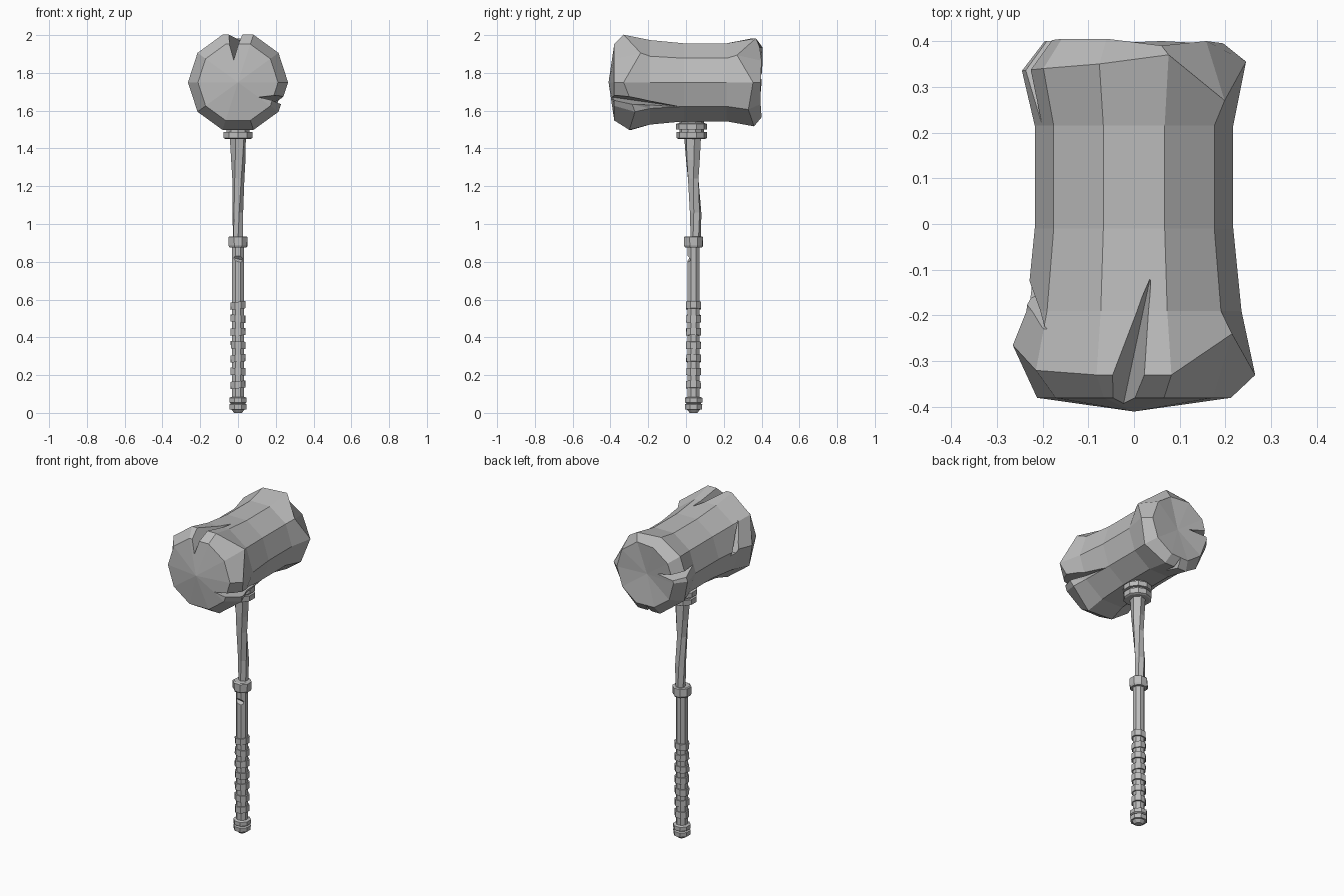
import bpy, bmesh, random
from math import sin, cos, pi, radians
from mathutils import Vector, Matrix

random.seed(4)
if "Cube" in bpy.data.objects:
    bpy.data.objects.remove(bpy.data.objects["Cube"])

GREY = (0.5, 0.5, 0.5, 1)
stone = bpy.data.materials.new("plain grey")
stone.use_nodes = True
stone.diffuse_color = GREY
stone.node_tree.nodes["Principled BSDF"].inputs["Base Color"].default_value = GREY
HANDLE_Y = 0.04
HEAD_Z = 1.75


def make_object(name, bm):
    bmesh.ops.recalc_face_normals(bm, faces=bm.faces)
    mesh = bpy.data.meshes.new(name)
    bm.to_mesh(mesh)
    bm.free()
    mesh.materials.append(stone)
    obj = bpy.data.objects.new(name, mesh)
    bpy.context.collection.objects.link(obj)
    return obj


def loft(name, rings, start=None, end=None):
    """Skin rings of points; close each end with a fan to a tip or a flat cap."""
    bm = bmesh.new()
    loops = [[bm.verts.new(p) for p in ring] for ring in rings]
    n = len(loops[0])
    for a, b in zip(loops, loops[1:]):
        for i in range(n):
            j = (i + 1) % n
            bm.faces.new((a[i], a[j], b[j], b[i]))
    for loop, tip in ((loops[0], start), (loops[-1], end)):
        if tip is None:
            bm.faces.new(loop)
        else:
            v = bm.verts.new(tip)
            for i in range(n):
                bm.faces.new((loop[i], loop[(i + 1) % n], v))
    return make_object(name, bm)


def turned(name, profile, sides=8, tilt=0, jitter=0):
    """Faceted upright part; profile rows are height, radius, twist, y shift."""
    rings = []
    for z, r, twist, dy in profile:
        ring = []
        for i in range(sides):
            a = 2 * pi * (i + 0.5) / sides + radians(twist)
            rr = r + random.uniform(-jitter, jitter)
            ring.append((rr * cos(a), HANDLE_Y + dy + rr * sin(a), z + tilt * rr * cos(a)))
        rings.append(ring)
    return loft(name, rings)


def head_ring(radius, ys):
    """Ten-sided ring round the head's long axis."""
    return [(radius * cos(k * pi / 5), y, HEAD_Z + radius * sin(k * pi / 5))
            for k, y in enumerate(ys)]


def crack(target, points):
    """Cut a convex wedge out of the target."""
    bm = bmesh.new()
    for p in points:
        bm.verts.new(p)
    bmesh.ops.convex_hull(bm, input=bm.verts[:])
    cutter = make_object("crack_cutter", bm)
    cutter.hide_render = True
    mod = target.modifiers.new("crack", "BOOLEAN")
    mod.operation = "DIFFERENCE"
    mod.solver = "EXACT"
    mod.object = cutter
    graph = bpy.context.evaluated_depsgraph_get()
    mesh = bpy.data.meshes.new_from_object(target.evaluated_get(graph))
    target.modifiers.clear()
    target.data = mesh
    bpy.data.objects.remove(cutter)


# Head: flared decagonal barrel with uneven rims
front_rim = [-.33, -.24, -.33, -.33, -.32, -.265, -.31, -.29, -.3, -.27]
back_rim = [.355, .27, .37, .35, .34, .335, .3, .36, .36, .33]
head = loft("hammer_head", [
    head_ring(.212, [-.38] * 10),
    head_ring(.265, front_rim),
    head_ring(.235, [-.19] * 10),
    head_ring(.217, [-.01] * 10),
    head_ring(.217, [.215] * 10),
    head_ring(.245, back_rim),
    head_ring(.195, [.395, .4, .39, .405, .405, .4, .39, .395, .4, .395]),
], start=(0, -.41, HEAD_Z), end=(0, .38, HEAD_Z))

# Cracks: front top, front low left, rear right, rear bottom, right flank
crack(head, [(-.11, -.45, 2.08), (.03, -.45, 2.08), (-.035, -.45, 1.85),
             (.035, -.12, 1.955), (.035, -.12, 2.08), (.05, -.2, 2.08)])
crack(head, [(.1, -.45, 1.68), (.32, -.45, 1.71), (.32, -.45, 1.63),
             (.17, -.03, 1.62), (.32, -.03, 1.61)])
crack(head, [(-.03, .45, 1.765), (-.3, .45, 1.83), (-.3, .45, 1.75),
             (-.2, .22, 1.8), (-.3, .22, 1.8)])
crack(head, [(-.01, .45, 1.58), (-.06, .45, 1.42), (.05, .45, 1.42),
             (0, .27, 1.53), (0, .27, 1.42)])
crack(head, [(-.3, -.2, 1.72), (-.3, -.07, 1.71), (-.18, -.14, 1.74),
             (-.3, -.24, 1.92), (-.19, -.23, 1.9)])

# Handle: twisted upper shaft and straight lower shaft
turned("upper_shaft", [
    (.92, .03, 0, .012), (1.06, .03, 12, .01), (1.24, .032, 30, .0),
    (1.34, .038, 38, -.004), (1.47, .045, 45, -.006)], sides=6, jitter=.003)
lower_shaft = turned("lower_shaft", [
    (.05, .034, 0, 0), (.6, .034, 0, 0), (.77, .034, 0, 0), (.9, .034, 0, 0)])
crack(lower_shaft, [(-.06, -.03, .87), (.06, -.03, .87), (.05, -.03, .76),
                    (-.04, -.03, .78), (.02, .028, .81), (-.02, .02, .82)])

# Collars with small grooves between bands
turned("head_collar", [
    (1.45, .07, 0, -.01), (1.455, .08, 0, -.01), (1.487, .08, 0, -.01),
    (1.487, .065, 0, -.01), (1.5, .065, 0, -.01), (1.5, .082, 0, -.01),
    (1.53, .082, 0, -.01), (1.535, .065, 0, -.01), (1.6, .065, 0, -.01)], sides=10)
turned("middle_collar", [
    (.875, .047, 0, 0), (.885, .053, 0, 0), (.93, .053, 0, 0), (.935, .046, 0, 0)],
    jitter=.002)

# Grip wraps: slightly uneven bands
for i in range(7):
    z = .13 + i * .07
    turned(f"grip_wrap_{i + 1}", [
        (z, .042, 0, 0), (z + .038, .042, 0, 0)],
        tilt=random.uniform(-.12, .12), jitter=.002)

# Pommel: two bands over a blunt tip
turned("pommel", [
    (0, .022, 0, 0), (.018, .038, 0, 0), (.018, .048, 0, 0), (.045, .05, 0, 0),
    (.05, .04, 0, 0), (.056, .05, 0, 0), (.08, .05, 0, 0), (.085, .036, 0, 0)])
